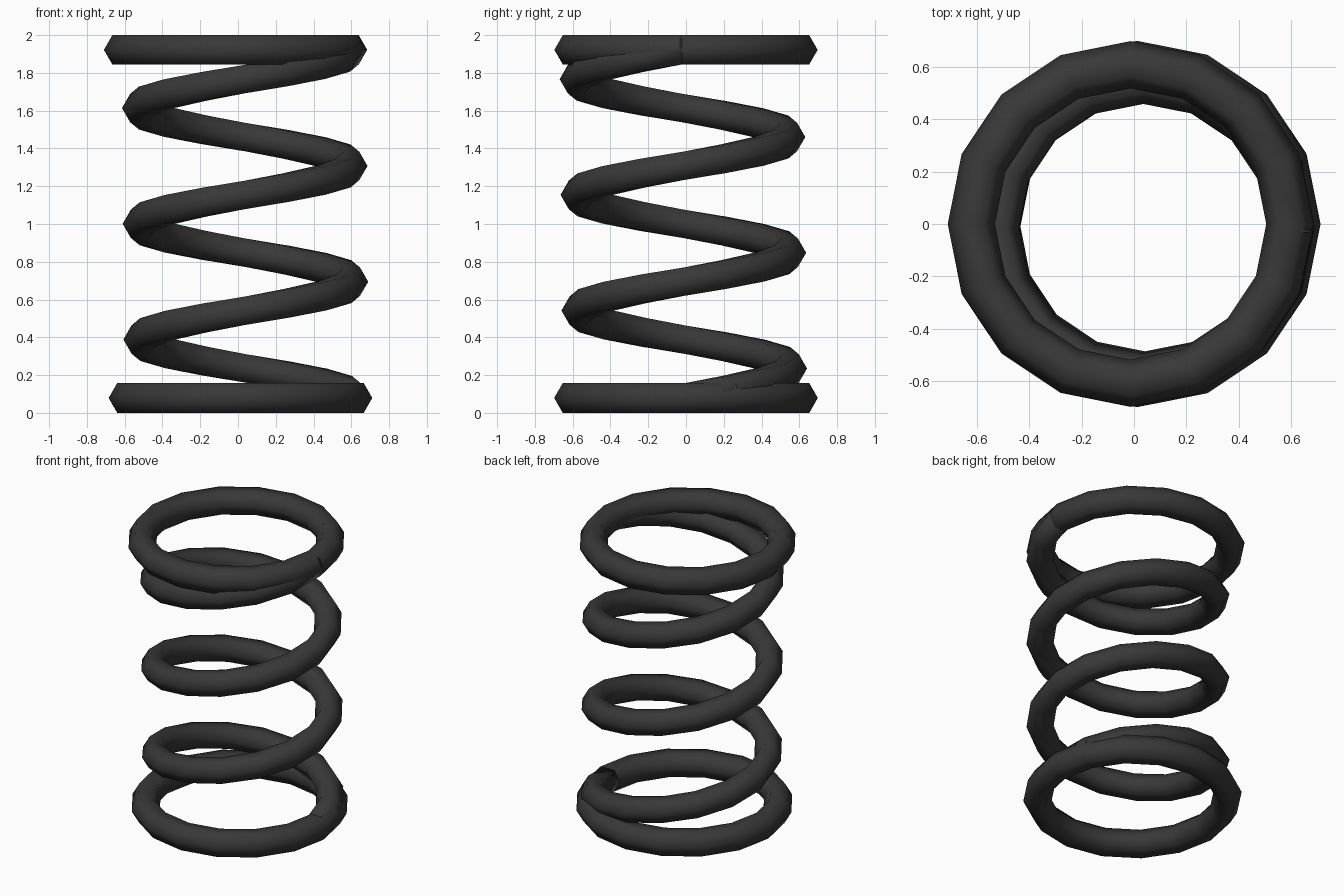
import bpy, bmesh
from math import sin, cos, pi

if "Cube" in bpy.data.objects:
    bpy.data.objects.remove(bpy.data.objects["Cube"])

SEG, SIDES = 16, 6      # segments per turn, sides of the wire section

steel = bpy.data.materials.new("dark_steel")
steel.diffuse_color = (0.04, 0.04, 0.04, 1)
steel.use_nodes = True
steel.node_tree.nodes["Principled BSDF"].inputs["Base Color"].default_value = steel.diffuse_color


def coil(name, turns, radius, wire, start, end):
    """Sweep a hexagonal wire around an axis running from start to end."""
    closed = start == end
    steps = int(turns * SEG)
    bm = bmesh.new()
    rings = []
    for i in range(steps if closed else steps + 1):
        t, a = i / steps, 2 * pi * i / SEG
        cx, cy, cz = (s + (e - s) * t for s, e in zip(start, end))
        ring = []
        for k in range(SIDES):
            b = 2 * pi * k / SIDES
            r = radius + wire * cos(b)
            ring.append(bm.verts.new((cx + r * cos(a), cy + r * sin(a), cz + wire * sin(b))))
        rings.append(ring)
    for i in range(steps):
        p, q = rings[i], rings[(i + 1) % len(rings)]
        for k in range(SIDES):
            n = (k + 1) % SIDES
            bm.faces.new((p[k], q[k], q[n], p[n]))
    if not closed:
        bm.faces.new(rings[0])
        bm.faces.new(rings[-1][::-1])
    bmesh.ops.recalc_face_normals(bm, faces=bm.faces[:])
    for f in bm.faces:
        f.smooth = True
    mesh = bpy.data.meshes.new(name)
    bm.to_mesh(mesh)
    bm.free()
    mesh.materials.append(steel)
    obj = bpy.data.objects.new(name, mesh)
    bpy.context.collection.objects.link(obj)
    return obj


# Flat end rings, slightly offset from one another
low, high = (0.013, 0, 0.079), (-0.013, 0, 1.922)
coil("bottom_ring", 1, 0.607, 0.091, low, low)
coil("top_ring", 1, 0.607, 0.09, high, high)

# Rising coil, three turns, ending inside the rings
coil("spring_coil", 3, 0.562, 0.087, (0.044, -0.007, 0.082), (0.033, -0.021, 1.92))
